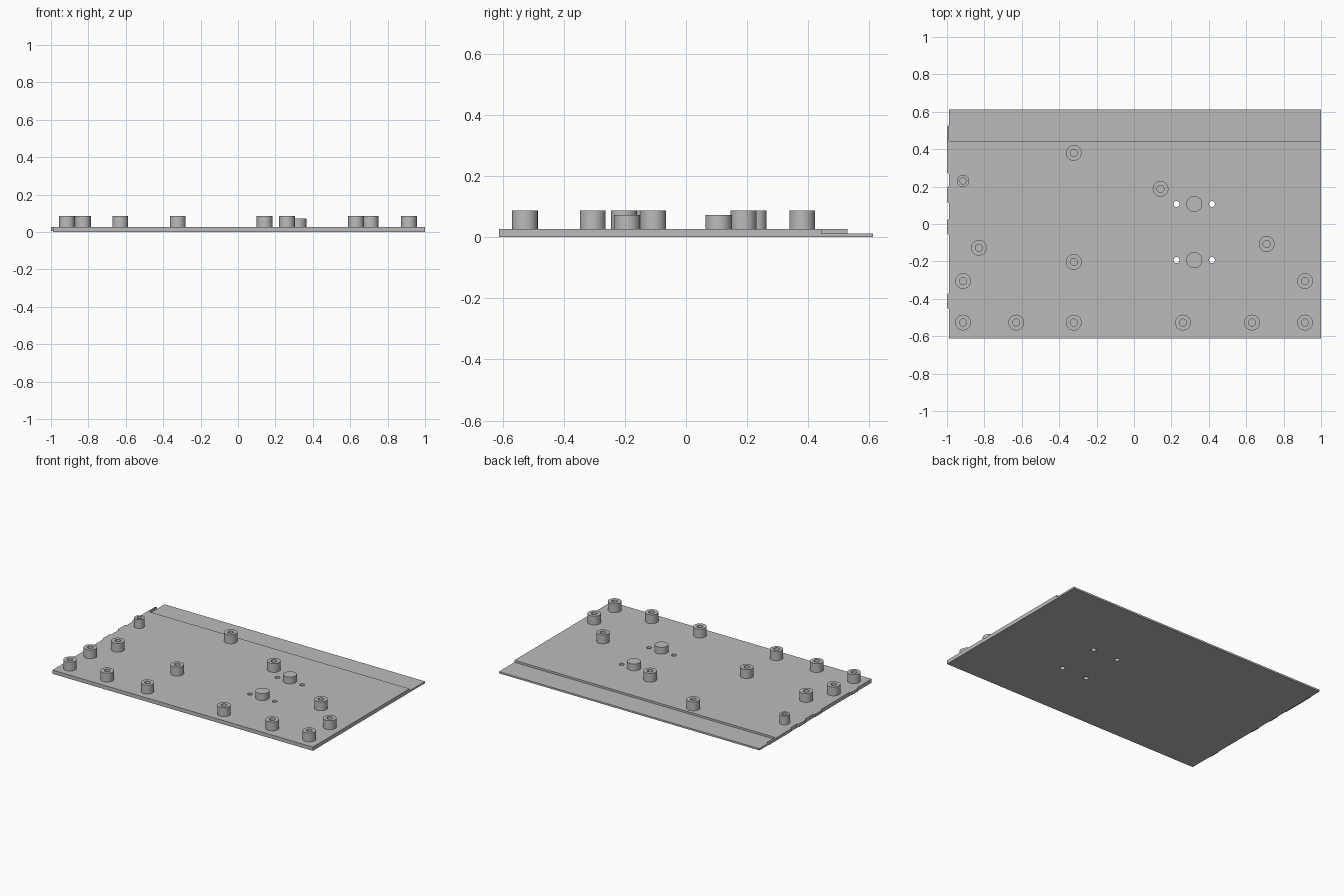
import bpy, bmesh, math

if "Cube" in bpy.data.objects:
    bpy.data.objects.remove(bpy.data.objects["Cube"])

grey = bpy.data.materials.new("mid_grey")
grey.diffuse_color = (0.5, 0.5, 0.5, 1)
grey.use_nodes = True
grey.node_tree.nodes["Principled BSDF"].inputs["Base Color"].default_value = grey.diffuse_color

PLATE_TOP = 0.026
LEFT, RIGHT, HALF_Y = -0.989, 1.0, 0.612


def finish(name, bm, smooth=False):
    bmesh.ops.recalc_face_normals(bm, faces=bm.faces)
    mesh = bpy.data.meshes.new(name)
    bm.to_mesh(mesh)
    bm.free()
    mesh.materials.append(grey)
    ob = bpy.data.objects.new(name, mesh)
    bpy.context.collection.objects.link(ob)
    if smooth:
        bpy.ops.object.select_all(action='DESELECT')
        ob.select_set(True)
        bpy.context.view_layer.objects.active = ob
        bpy.ops.object.shade_smooth_by_angle(angle=math.radians(35))
    return ob


def prism(name, points, offset):
    """Extrude a closed outline of 3D points along an offset."""
    bm = bmesh.new()
    face = bm.faces.new([bm.verts.new(p) for p in points])
    out = bmesh.ops.extrude_face_region(bm, geom=[face])
    verts = [g for g in out["geom"] if isinstance(g, bmesh.types.BMVert)]
    bmesh.ops.translate(bm, verts=verts, vec=offset)
    return finish(name, bm)


def lathe(name, profile, x, y, segments=32):
    """Spin a radius/height profile around a vertical axis at x, y."""
    bm = bmesh.new()
    verts = [bm.verts.new((x + r, y, z)) for r, z in profile]
    edges = [bm.edges.new(pair) for pair in zip(verts, verts[1:])]
    bmesh.ops.spin(bm, geom=verts + edges, cent=(x, y, 0), axis=(0, 0, 1),
                   angle=math.tau, steps=segments, use_duplicate=False)
    bmesh.ops.remove_doubles(bm, verts=bm.verts, dist=1e-5)
    return finish(name, bm, smooth=True)


# Base plate with a thinner lip along the back
side = [(-HALF_Y, 0), (HALF_Y, 0), (HALF_Y, 0.012), (0.443, 0.012),
        (0.443, PLATE_TOP), (-HALF_Y, PLATE_TOP)]
plate = prism("base_plate", [(LEFT, y, z) for y, z in side],
              (RIGHT - LEFT, 0, 0))

# Small through holes on both sides of each peg
PEG_X, PEG_YS = 0.322, (0.107, -0.193)
bm = bmesh.new()
for y in PEG_YS:
    for dx in (-0.095, 0.095):
        ret = bmesh.ops.create_cone(bm, cap_ends=True, segments=24,
                                    radius1=0.016, radius2=0.016, depth=0.2)
        bmesh.ops.translate(bm, verts=ret["verts"], vec=(PEG_X + dx, y, 0))
cutter = finish("hole_cutter", bm)
cutter.hide_render = True
mod = plate.modifiers.new("holes", 'BOOLEAN')
mod.operation = 'DIFFERENCE'
mod.solver = 'EXACT'
mod.object = cutter
bpy.context.view_layer.objects.active = plate
bpy.ops.object.modifier_apply(modifier=mod.name)
bpy.data.objects.remove(cutter)

# Solid pegs
for y in PEG_YS:
    lathe("peg", [(0, 0.073), (0.043, 0.073), (0.043, PLATE_TOP),
                  (0, PLATE_TOP)], PEG_X, y)


# Hollow screw bosses
def boss(name, x, y, outer, inner):
    top, floor = 0.087, PLATE_TOP + 0.001
    lathe(name, [(outer, PLATE_TOP), (outer, top), (inner, top),
                 (inner, floor), (0, floor)], x, y)


BOSSES = [(-0.322, 0.38), (0.142, 0.188), (-0.829, -0.127), (-0.322, -0.203),
          (0.709, -0.107), (-0.914, -0.305), (0.914, -0.305)]
BOSSES += [(x, -0.527) for x in (-0.914, -0.63, -0.322, 0.262, 0.631, 0.914)]
for x, y in BOSSES:
    boss("screw_boss", x, y, 0.042, 0.019)
boss("small_boss", -0.914, 0.23, 0.033, 0.017)

# Tapered locating tabs on the left edge
for y0, y1 in ((0.267, 0.529), (0.112, 0.203), (-0.059, 0.027),
               (-0.455, -0.369)):
    prism("edge_tab", [(LEFT, y0, 0.006), (-1, y0 + 0.008, 0.006),
                       (-1, y1 - 0.008, 0.006), (LEFT, y1, 0.006)],
          (0, 0, PLATE_TOP - 0.006))
